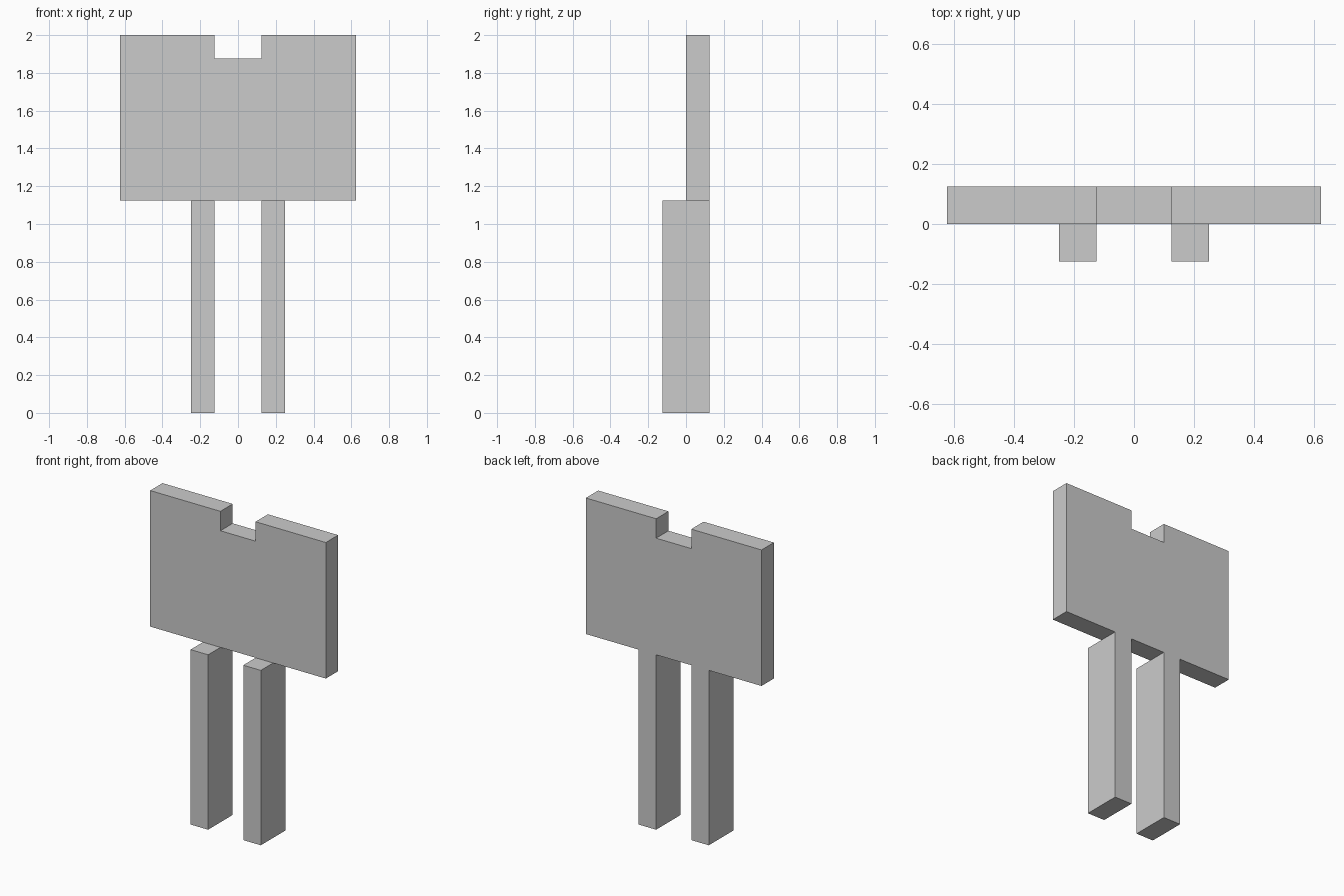
import bpy
import bmesh

if "Cube" in bpy.data.objects:
    bpy.data.objects.remove(bpy.data.objects["Cube"])


def extruded_profile(name, points, y0, y1):
    """Extrude an x-z outline from y0 back to y1."""
    bm = bmesh.new()
    face = bm.faces.new([bm.verts.new((x, y0, z)) for x, z in points])
    result = bmesh.ops.extrude_face_region(bm, geom=[face])
    verts = [v for v in result["geom"] if isinstance(v, bmesh.types.BMVert)]
    bmesh.ops.translate(bm, verts=verts, vec=(0, y1 - y0, 0))
    bmesh.ops.recalc_face_normals(bm, faces=bm.faces)
    mesh = bpy.data.meshes.new(name)
    bm.to_mesh(mesh)
    bm.free()
    obj = bpy.data.objects.new(name, mesh)
    bpy.context.collection.objects.link(obj)
    return obj


# Upright panel with a square notch in its top edge
half_outline = [(0.625, 1.125), (0.625, 2.0), (0.125, 2.0), (0.125, 1.875)]
outline = half_outline + [(-x, z) for x, z in reversed(half_outline)]
extruded_profile("notched_panel", outline, 0.0, 0.125)

# Two posts, flush with the back of the panel
for side, x0 in (("left", -0.25), ("right", 0.125)):
    x1 = x0 + 0.125
    extruded_profile(f"{side}_post",
                     [(x0, 0), (x1, 0), (x1, 1.125), (x0, 1.125)],
                     -0.125, 0.125)
